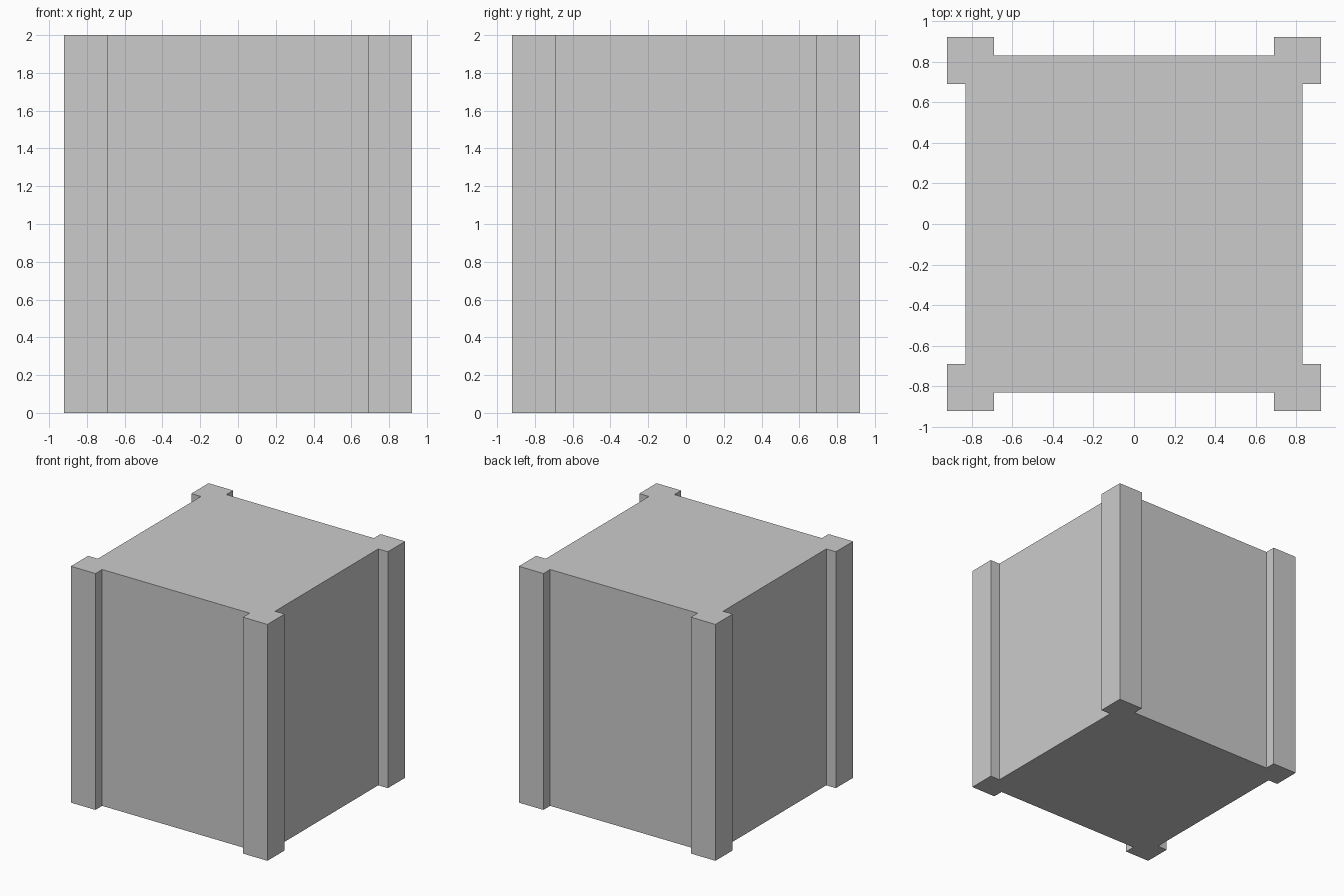
import bpy
import bmesh

if "Cube" in bpy.data.objects:
    bpy.data.objects.remove(bpy.data.objects["Cube"])

HEIGHT = 2.0
PANEL, POST_IN, POST_OUT = 0.83, 0.69, 0.92

# One corner post outline, turned four times to make the full plan
corner = [(PANEL, POST_IN), (POST_OUT, POST_IN), (POST_OUT, POST_OUT),
          (POST_IN, POST_OUT), (POST_IN, PANEL)]
outline = []
for _ in range(4):
    outline += corner
    corner = [(-y, x) for x, y in corner]

# Block with flush corner posts: extrude the plan upward
bm = bmesh.new()
base = bm.faces.new([bm.verts.new((x, y, 0)) for x, y in outline])
result = bmesh.ops.extrude_face_region(bm, geom=[base], use_keep_orig=True)
top = [g for g in result["geom"] if isinstance(g, bmesh.types.BMVert)]
bmesh.ops.translate(bm, verts=top, vec=(0, 0, HEIGHT))
bmesh.ops.recalc_face_normals(bm, faces=bm.faces)

mesh = bpy.data.meshes.new("block_with_corner_posts")
bm.to_mesh(mesh)
bm.free()
block = bpy.data.objects.new("block_with_corner_posts", mesh)
bpy.context.collection.objects.link(block)
